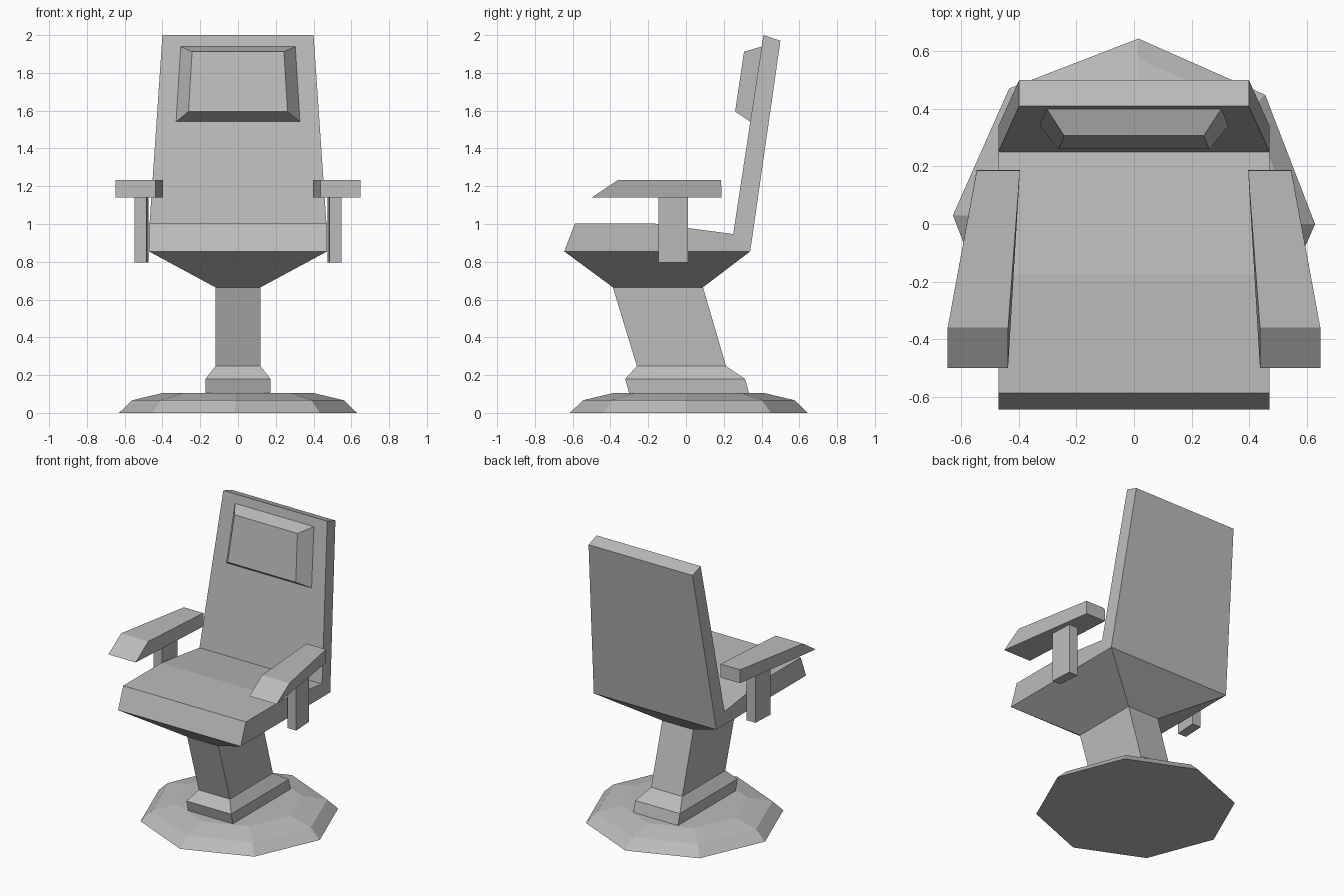
import bpy
import bmesh
from math import cos, sin, pi, radians

if "Cube" in bpy.data.objects:
    bpy.data.objects.remove(bpy.data.objects["Cube"], do_unlink=True)

GREY = (0.5, 0.5, 0.5, 1.0)
grey = bpy.data.materials.new("plain grey")
grey.use_nodes = True
grey.diffuse_color = GREY
grey.node_tree.nodes["Principled BSDF"].inputs["Base Color"].default_value = GREY


def loft(name, rings, cap_start=True, cap_end=True):
    """Flat-shaded solid skinned through rings with equal point counts."""
    bm = bmesh.new()
    loops = [[bm.verts.new(p) for p in ring] for ring in rings]
    for a, b in zip(loops, loops[1:]):
        for i in range(len(a)):
            j = (i + 1) % len(a)
            bm.faces.new((a[i], a[j], b[j], b[i]))
    if cap_start:
        bm.faces.new(loops[0][::-1])
    if cap_end:
        bm.faces.new(loops[-1])
    bmesh.ops.recalc_face_normals(bm, faces=bm.faces)
    mesh = bpy.data.meshes.new(name)
    bm.to_mesh(mesh)
    bm.free()
    mesh.materials.append(grey)
    obj = bpy.data.objects.new(name, mesh)
    bpy.context.collection.objects.link(obj)
    return obj


def rect(half, y0, y1, z0, z1=None):
    """Rectangle across x, from (y0, z0) to (y1, z1)."""
    z1 = z0 if z1 is None else z1
    return [(-half, y0, z0), (half, y0, z0), (half, y1, z1), (-half, y1, z1)]


def octagon(radius, z):
    angles = [i * pi / 4 - radians(1.4) for i in range(8)]
    return [(radius * cos(a), 0.015 + radius * sin(a), z) for a in angles]


# Floor plate
loft("base", [octagon(0.63, 0), octagon(0.56, 0.067), octagon(0.4, 0.105)])

# Stepped foot, leaning column and flared seat support
loft("pedestal", [
    rect(0.172, -0.3, 0.335, 0.1),
    rect(0.172, -0.322, 0.313, 0.18),
    rect(0.12, -0.26, 0.212, 0.247),
    rect(0.12, -0.387, 0.09, 0.665),
    rect(0.472, -0.645, 0.34, 0.855),
], cap_end=False)

# Seat cushion, a side profile stretched across x
W = 0.472
seat_profile = [(-0.645, 0.855), (0.34, 0.855), (0.25, 0.947), (-0.175, 1.003), (-0.588, 1.003)]
loft("seat", [[(x, y, z) for y, z in seat_profile] for x in (-W, W)])

# Tapered backrest and its raised head cushion
loft("backrest", [rect(W, 0.25, 0.34, 0.947, 0.855), rect(0.4, 0.41, 0.5, 2.0, 1.97)], cap_start=False)


def trapezoid(low, high):
    (wl, yl, zl), (wh, yh, zh) = low, high
    return [(-wl, yl, zl), (wl, yl, zl), (wh, yh, zh), (-wh, yh, zh)]


loft("headrest", [
    trapezoid((0.33, 0.343, 1.54), (0.305, 0.403, 1.94)),
    trapezoid((0.262, 0.26, 1.595), (0.243, 0.307, 1.912)),
])

# Armrests and posts, splayed outwards to the front
for side, s in (("left", 1), ("right", -1)):
    def cross(inner, outer, y_low, y_high, z0, z1):
        return [(s * inner, y_low, z0), (s * outer, y_low, z0),
                (s * outer, y_high, z1), (s * inner, y_high, z1)]

    loft(side + "_armrest", [
        cross(0.397, 0.547, 0.188, 0.186, 1.14, 1.233),
        cross(0.438, 0.648, -0.5, -0.36, 1.14, 1.233),
    ])
    loft(side + "_arm_post", [
        cross(0.474, 0.541, 0.01, 0.01, 0.795, 1.14),
        cross(0.484, 0.549, -0.145, -0.145, 0.795, 1.14),
    ])
